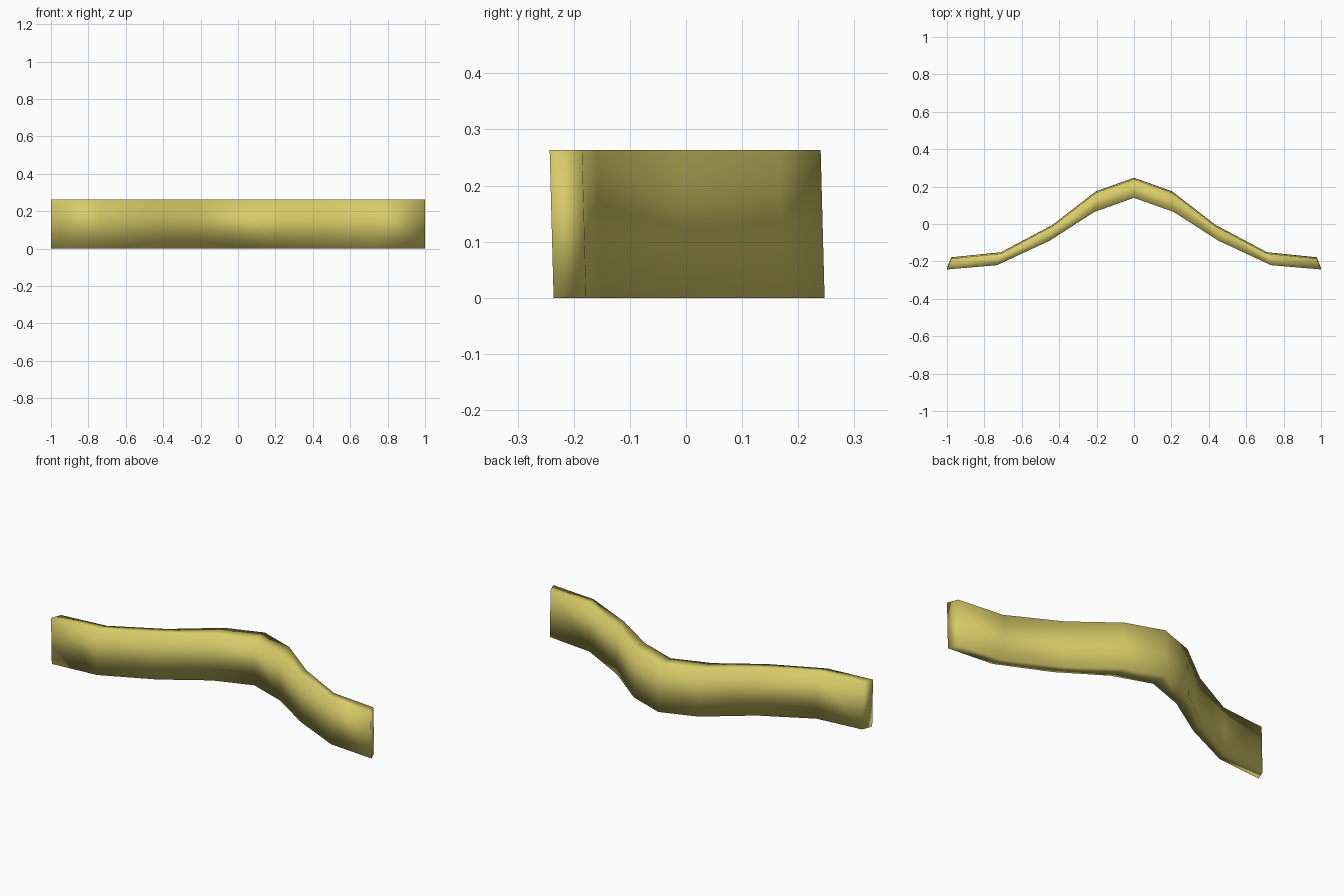
import bpy
import bmesh

cube = bpy.data.objects.get("Cube")
if cube:
    bpy.data.objects.remove(cube, do_unlink=True)

HEIGHT = 0.263
LEAN = 0.007  # the top edge sits slightly further forward than the bottom

# Right half of the plan outline, from the crest to the end
front = [(0, 0.14), (0.213, 0.064), (0.449, -0.088), (0.732, -0.22), (1.0, -0.243)]
back = [(0, 0.24), (0.203, 0.168), (0.436, -0.012), (0.711, -0.158), (0.977, -0.185)]


def mirrored(half):
    return [(-x, y) for x, y in reversed(half[1:])] + half


# Curved strip: a four-cornered section at every station, capped at both ends
bm = bmesh.new()
rings = []
for (fx, fy), (bx, by) in zip(mirrored(front), mirrored(back)):
    corners = [(fx, fy + LEAN, 0), (bx, by + LEAN, 0),
               (bx, by, HEIGHT), (fx, fy, HEIGHT)]
    rings.append([bm.verts.new(c) for c in corners])
for a, b in zip(rings, rings[1:]):
    for i in range(4):
        j = (i + 1) % 4
        bm.faces.new((a[i], a[j], b[j], b[i]))
bm.faces.new(rings[0])
bm.faces.new(rings[-1])
bmesh.ops.recalc_face_normals(bm, faces=bm.faces)
for face in bm.faces:
    face.smooth = True

mesh = bpy.data.meshes.new("curved_strip")
bm.to_mesh(mesh)
bm.free()
strip = bpy.data.objects.new("curved_strip", mesh)
bpy.context.collection.objects.link(strip)

# Mustard yellow finish
colour = (0.68, 0.6, 0.14, 1)
mat = bpy.data.materials.new("mustard_yellow")
mat.use_nodes = True
mat.diffuse_color = colour
mat.node_tree.nodes["Principled BSDF"].inputs["Base Color"].default_value = colour
mesh.materials.append(mat)
